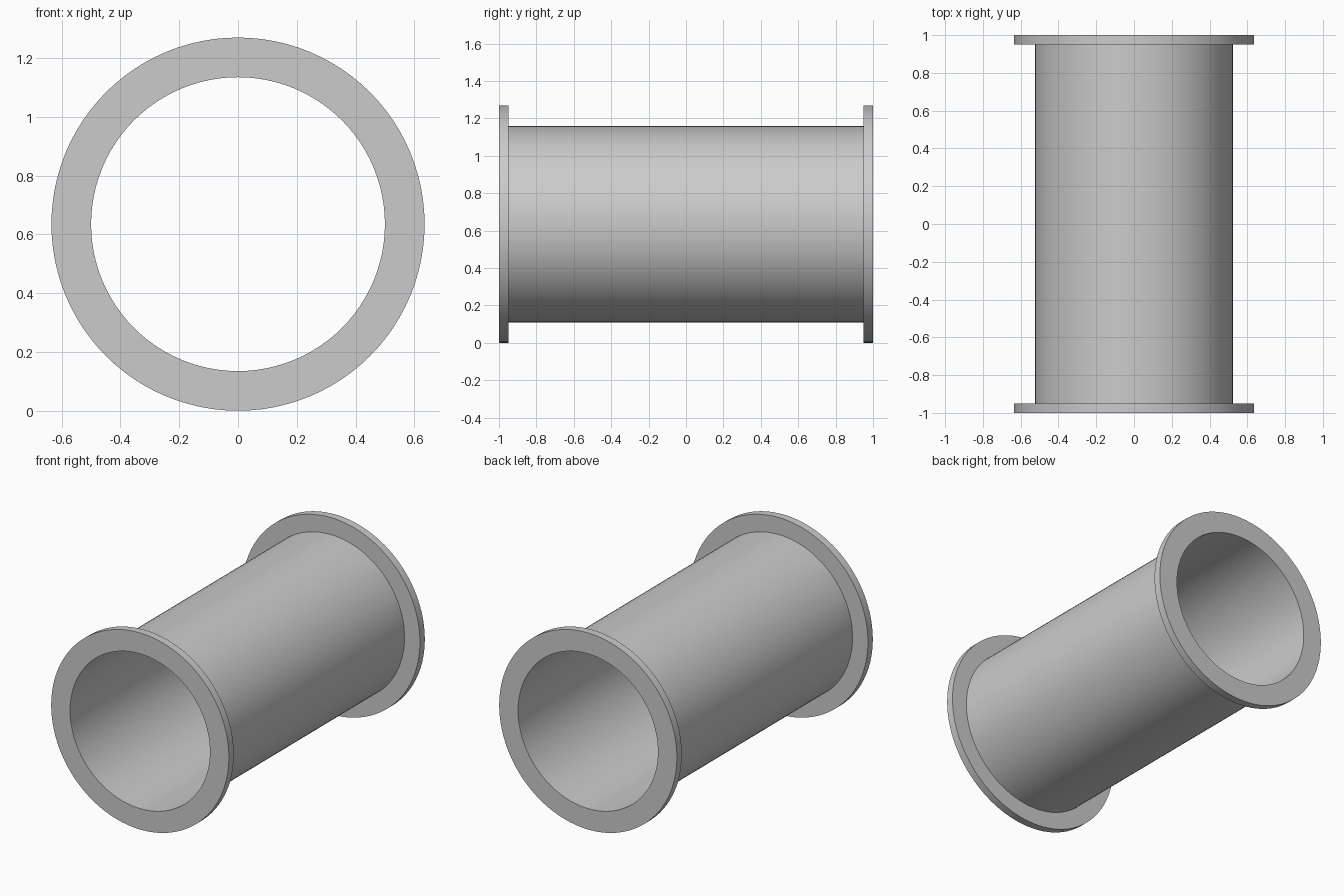
import bpy
import bmesh
import math
from mathutils import Matrix, Vector

# Remove the default cube
cube = bpy.data.objects.get("Cube")
if cube:
    bpy.data.objects.remove(cube, do_unlink=True)

SEGMENTS = 96
FLANGE_R, TUBE_R, BORE_R = 0.635, 0.525, 0.5
HALF_LENGTH, FLANGE_T = 1.0, 0.05

# Plain grey metal
grey = bpy.data.materials.new("grey_metal")
grey.use_nodes = True
colour = (0.6, 0.6, 0.6, 1.0)
grey.diffuse_color = colour
grey.node_tree.nodes["Principled BSDF"].inputs["Base Color"].default_value = colour

# Closed half-section (radius, y), mirrored to the other end
inner = HALF_LENGTH - FLANGE_T
half = [(BORE_R, HALF_LENGTH), (FLANGE_R, HALF_LENGTH), (FLANGE_R, inner), (TUBE_R, inner)]
profile = half + [(r, -y) for r, y in reversed(half)]

# Revolve the section around the pipe axis
bm = bmesh.new()
rings = []
for i in range(SEGMENTS):
    turn = Matrix.Rotation(math.tau * i / SEGMENTS, 3, "Y")
    rings.append([bm.verts.new(turn @ Vector((0, y, r))) for r, y in profile])
for i, ring in enumerate(rings):
    following = rings[(i + 1) % SEGMENTS]
    for j in range(len(profile)):
        k = (j + 1) % len(profile)
        bm.faces.new((ring[j], ring[k], following[k], following[j]))
bmesh.ops.recalc_face_normals(bm, faces=bm.faces)

mesh = bpy.data.meshes.new("flanged_pipe")
bm.to_mesh(mesh)
bm.free()
mesh.materials.append(grey)

# Flanged pipe resting on the ground
pipe = bpy.data.objects.new("flanged_pipe", mesh)
pipe.location.z = FLANGE_R
bpy.context.collection.objects.link(pipe)

# Smooth round walls, crisp rims
bpy.ops.object.select_all(action="DESELECT")
pipe.select_set(True)
bpy.context.view_layer.objects.active = pipe
bpy.ops.object.shade_smooth_by_angle(angle=math.radians(30))
